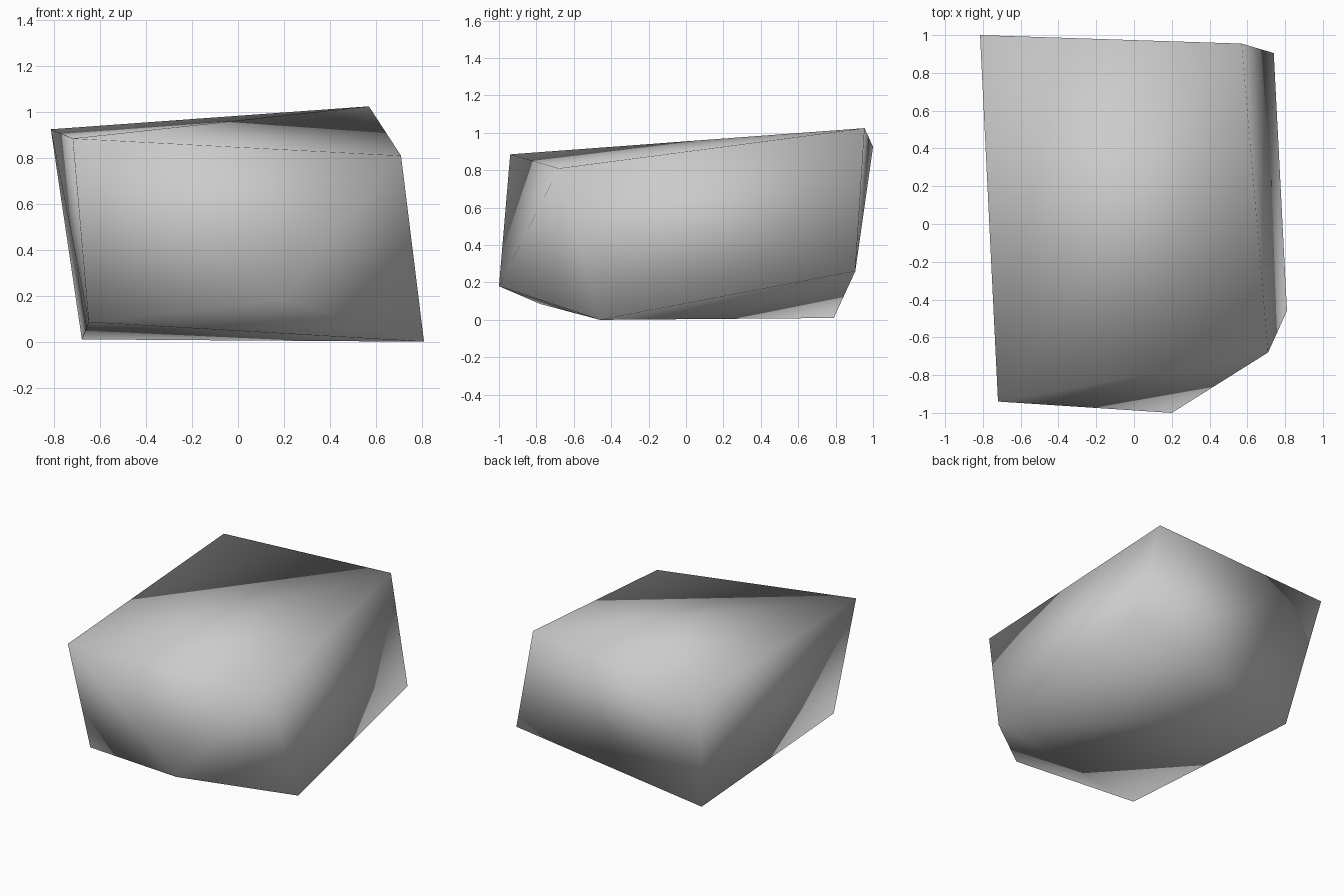
import bpy
import bmesh

# Remove the default cube
cube = bpy.data.objects.get("Cube")
if cube:
    bpy.data.objects.remove(cube, do_unlink=True)

# Plain stone grey
grey = bpy.data.materials.new("stone_grey")
grey.use_nodes = True
colour = (0.6, 0.6, 0.6, 1)
grey.diffuse_color = colour
grey.node_tree.nodes["Principled BSDF"].inputs["Base Color"].default_value = colour

# Corners of the boulder: a skewed block with its front left lower corner cut
top_corners = [(-0.815, 1.0, 0.925), (0.57, 0.955, 1.025),
               (0.71, -0.68, 0.81), (-0.72, -0.94, 0.885)]
lower_corners = [(0.74, 0.905, 0.26), (0.2, -1.0, 0.18),
                 (-0.65, -0.78, 0.085)]
base_corners = [(-0.68, 0.79, 0.01), (0.81, -0.46, 0.0)]

# Wrap the corners in a convex skin
bm = bmesh.new()
for corner in top_corners + lower_corners + base_corners:
    bm.verts.new(corner)
bmesh.ops.convex_hull(bm, input=bm.verts[:])
bmesh.ops.recalc_face_normals(bm, faces=bm.faces[:])

# Smooth shading runs over every edge
for face in bm.faces:
    face.smooth = True

mesh = bpy.data.meshes.new("boulder")
bm.to_mesh(mesh)
bm.free()
mesh.materials.append(grey)
boulder = bpy.data.objects.new("boulder", mesh)
bpy.context.collection.objects.link(boulder)
